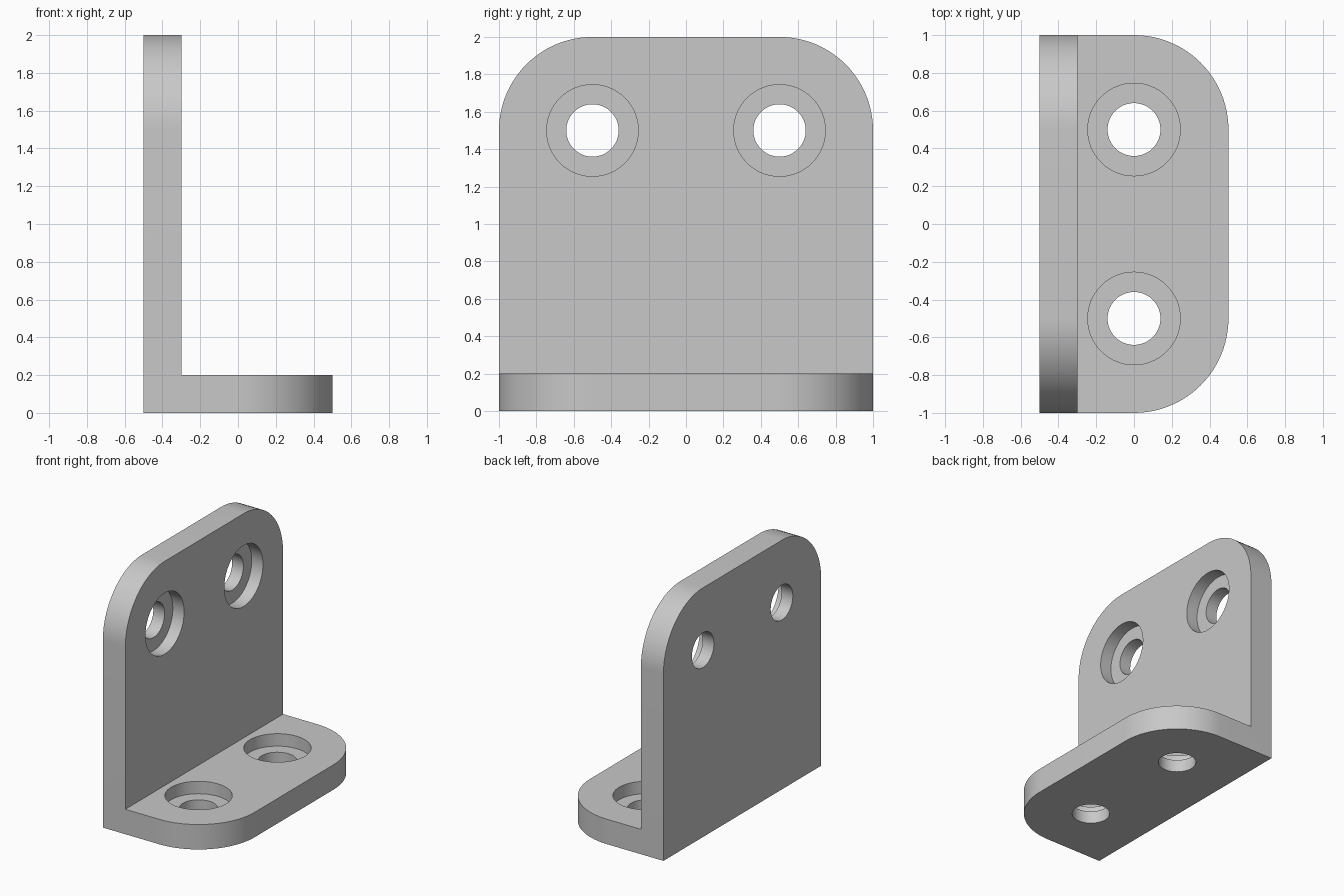
import bpy
import bmesh
import math
from mathutils import Matrix, Vector

default = bpy.data.objects.get("Cube")
if default:
    bpy.data.objects.remove(default, do_unlink=True)

THICK = 0.2
CORNER_R = 0.5
HOLE_R, BORE_R, BORE_DEPTH = 0.14, 0.245, 0.1

grey = bpy.data.materials.new("plain grey")
grey.use_nodes = True
colour = (0.58, 0.58, 0.58, 1.0)
grey.diffuse_color = colour
grey.node_tree.nodes["Principled BSDF"].inputs["Base Color"].default_value = colour


def add_object(name, bm):
    bmesh.ops.recalc_face_normals(bm, faces=bm.faces)
    mesh = bpy.data.meshes.new(name)
    bm.to_mesh(mesh)
    bm.free()
    mesh.materials.append(grey)
    obj = bpy.data.objects.new(name, mesh)
    bpy.context.collection.objects.link(obj)
    return obj


# L-shaped profile extruded along y
bm = bmesh.new()
inner = -0.5 + THICK
profile = [(-0.5, 0), (0.5, 0), (0.5, THICK), (inner, THICK), (inner, 2), (-0.5, 2)]
face = bm.faces.new([bm.verts.new((x, -1, z)) for x, z in profile])
side = bmesh.ops.extrude_face_region(bm, geom=[face])["geom"]
bmesh.ops.translate(bm, vec=(0, 2, 0),
                    verts=[g for g in side if isinstance(g, bmesh.types.BMVert)])
bmesh.ops.recalc_face_normals(bm, faces=bm.faces)


# Rounded free corners of the base and the wall
def is_outer_corner(edge):
    a, b = (v.co for v in edge.verts)
    same_y = abs(a.y - b.y) < 0.01
    base_end = min(a.x, b.x) > 0.49
    wall_end = min(a.z, b.z) > 1.99
    return same_y and (base_end or wall_end)


bmesh.ops.bevel(bm, geom=[e for e in bm.edges if is_outer_corner(e)],
                offset=CORNER_R, offset_type='OFFSET', segments=24,
                profile=0.5, affect='EDGES')
bracket = add_object("angle_bracket", bm)


# Stepped screw hole cutter: a turned profile around the hole axis
def hole_cutter(name, centre, axis):
    bm = bmesh.new()
    steps = [(0, 0.1), (BORE_R, 0.1), (BORE_R, -BORE_DEPTH),
             (HOLE_R, -BORE_DEPTH), (HOLE_R, -0.3), (0, -0.3)]
    verts = [bm.verts.new((r, 0, h)) for r, h in steps]
    edges = [bm.edges.new(pair) for pair in zip(verts, verts[1:])]
    bmesh.ops.spin(bm, geom=verts + edges, cent=(0, 0, 0), axis=(0, 0, 1),
                   angle=math.tau, steps=64, use_merge=True)
    bmesh.ops.remove_doubles(bm, verts=bm.verts, dist=0.0001)
    turn = Vector((0, 0, 1)).rotation_difference(Vector(axis)).to_matrix().to_4x4()
    bmesh.ops.transform(bm, matrix=Matrix.Translation(centre) @ turn, verts=bm.verts)
    cutter = add_object(name, bm)
    cutter.hide_render = True
    return cutter


# Two holes in the base and two in the wall
bpy.context.view_layer.objects.active = bracket
for y in (-0.5, 0.5):
    for centre, axis in (((0, y, THICK), (0, 0, 1)), ((inner, y, 1.5), (1, 0, 0))):
        cutter = hole_cutter("hole_cutter", centre, axis)
        mod = bracket.modifiers.new("screw hole", 'BOOLEAN')
        mod.operation = 'DIFFERENCE'
        mod.solver = 'EXACT'
        mod.object = cutter
        bpy.ops.object.modifier_apply(modifier=mod.name)
        bpy.data.objects.remove(cutter, do_unlink=True)

# Smooth curves with sharp rims
for obj in bpy.context.selected_objects:
    obj.select_set(False)
bracket.select_set(True)
bpy.ops.object.shade_smooth_by_angle(angle=math.radians(30))
